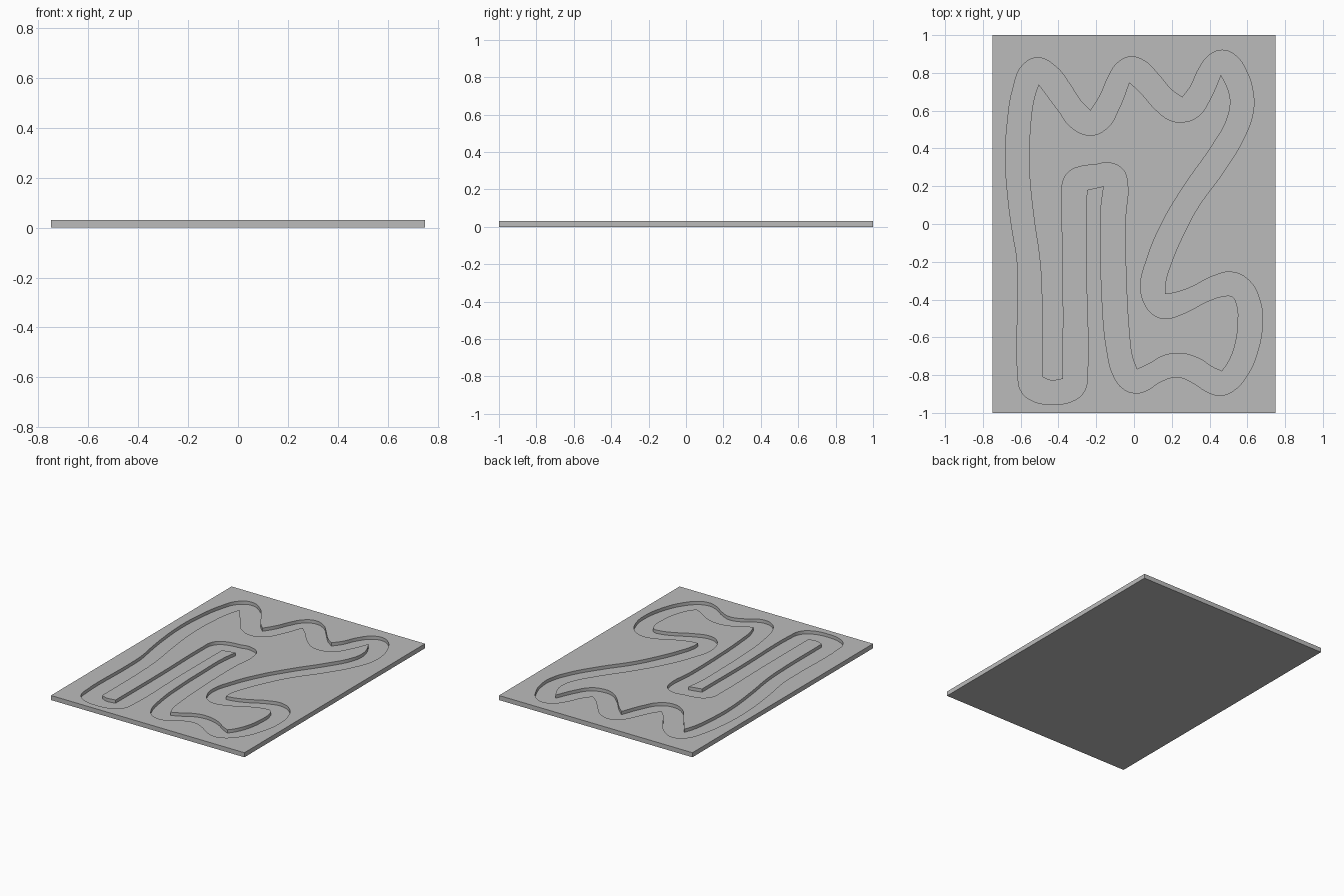
import bpy
import bmesh
from mathutils import Matrix

WIDTH, LENGTH, THICK, FLOOR = 1.5, 2.0, 0.032, 0.009

# Remove the default cube
default_cube = bpy.data.objects.get("Cube")
if default_cube:
    bpy.data.objects.remove(default_cube, do_unlink=True)

# One plain grey for the whole board
grey = bpy.data.materials.new("plain_grey")
grey.use_nodes = True
colour = (0.5, 0.5, 0.5, 1.0)
grey.diffuse_color = colour
grey.node_tree.nodes["Principled BSDF"].inputs["Base Color"].default_value = colour

# Groove outlines in hundredths. Each row is a smooth run that starts at a sharp corner.
outer_edge = [
    [(-25, 18)],
    [(-16, 20), (-17.5, 8), (-17.5, -15), (-17, -38), (-14.5, -66), (-11, -80), (-6, -87),
     (1, -89.5), (7, -88), (14, -83.5), (23, -81), (31, -84), (39, -89), (46, -90.7),
     (53, -88), (60, -80), (65, -69), (68, -52), (66.5, -40), (61, -30), (52, -25.5),
     (42, -27.5), (30, -33.5), (21, -36.5)],
    [(16.5, -37), (16.5, -32), (20, -20), (26, -6), (34, 9), (47, 27), (58, 45), (63, 59),
     (63, 70), (59.5, 81), (54, 89), (47, 92), (40, 89.5), (34.5, 82.5), (30, 73)],
    [(25.5, 67), (20, 71), (13, 79), (6, 86), (-2, 88.5), (-9, 85), (-14, 77), (-18, 68)],
    [(-23, 60), (-28, 65), (-34, 74), (-41, 83), (-51, 88), (-59, 84), (-64, 72), (-67, 54),
     (-68, 34), (-66.5, 12), (-64, -6), (-62, -18), (-61.5, -32), (-61.5, -80), (-60, -88),
     (-55, -93), (-43, -95.5), (-31, -93), (-26, -88), (-24.7, -80), (-25.2, -25)],
]
inner_edge = [
    [(-48.5, -81), (-49, -32), (-50, -18), (-53, 3), (-55.5, 30), (-55, 50), (-53, 66)],
    [(-50.5, 74), (-46, 68), (-40, 60), (-33, 51), (-23, 47), (-14, 51), (-8, 61)],
    [(-2.5, 75), (3, 70), (12, 60), (19, 55), (26, 54), (34, 57), (40, 65.5)],
    [(46, 79), (49.5, 72), (51, 65), (49, 55), (41, 41), (27, 21), (15, 1), (7, -18),
     (3.5, -33), (6, -43), (11, -48.5), (17, -50), (26, -47.5), (40, -40.5), (47, -38.3),
     (52, -38.5), (54.5, -43), (55, -53), (53.5, -64), (50, -73)],
    [(46.5, -78), (42, -76), (34, -71), (24, -68.5), (15, -70), (8, -74)],
    [(1.5, -77), (-1, -70), (-2.5, -58), (-4, -33), (-4.5, 3), (-3.5, 22), (-6, 29),
     (-14, 32.5), (-20, 31.5), (-28, 30.5), (-34, 28), (-37.5, 23), (-38, 15), (-37.5, -30)],
    [(-37.5, -82), (-44, -82.8)],
]


def add_outline(curve, runs):
    """Add one closed spline whose runs meet at sharp corners."""
    points = [(x, y, i == 0) for run in runs for i, (x, y) in enumerate(run)]
    spline = curve.splines.new('BEZIER')
    spline.bezier_points.add(len(points) - 1)
    spline.use_cyclic_u = True
    for knot, (x, y, corner) in zip(spline.bezier_points, points):
        knot.co = (x / 100, y / 100, 0)
        kind = 'VECTOR' if corner else 'AUTO'
        knot.handle_left_type = knot.handle_right_type = kind


def add_object(name, mesh):
    obj = bpy.data.objects.new(name, mesh)
    bpy.context.collection.objects.link(obj)
    return obj


# Groove cutter: the band between the two outlines, extruded
groove_curve = bpy.data.curves.new("groove_outline", 'CURVE')
groove_curve.dimensions = '2D'
groove_curve.fill_mode = 'BOTH'
groove_curve.resolution_u = 6
groove_curve.extrude = THICK
add_outline(groove_curve, outer_edge)
add_outline(groove_curve, inner_edge)
outline = add_object("groove_outline", groove_curve)
bpy.context.view_layer.update()
graph = bpy.context.evaluated_depsgraph_get()
cutter_mesh = bpy.data.meshes.new_from_object(outline.evaluated_get(graph))

bm = bmesh.new()
bm.from_mesh(cutter_mesh)
bmesh.ops.remove_doubles(bm, verts=bm.verts, dist=0.0001)
bmesh.ops.recalc_face_normals(bm, faces=bm.faces)
bmesh.ops.translate(bm, verts=bm.verts, vec=(0, 0, FLOOR + THICK))
bm.to_mesh(cutter_mesh)
bm.free()
cutter_mesh.materials.clear()
cutter_mesh.materials.append(grey)
cutter = add_object("groove_cutter", cutter_mesh)
cutter.hide_render = True
bpy.data.objects.remove(outline, do_unlink=True)

# Board: a thin slab with the groove cut into its top
bm = bmesh.new()
slab = Matrix.Translation((0, 0, THICK / 2)) @ Matrix.Diagonal((WIDTH, LENGTH, THICK, 1))
bmesh.ops.create_cube(bm, size=1, matrix=slab)
board_mesh = bpy.data.meshes.new("grooved_board")
bm.to_mesh(board_mesh)
bm.free()
board_mesh.materials.append(grey)
board = add_object("grooved_board", board_mesh)

cut = board.modifiers.new("groove", 'BOOLEAN')
cut.operation = 'DIFFERENCE'
cut.solver = 'EXACT'
cut.object = cutter

for other in bpy.context.selected_objects:
    other.select_set(False)
board.select_set(True)
bpy.context.view_layer.objects.active = board
bpy.ops.object.modifier_apply(modifier=cut.name)
bpy.data.objects.remove(cutter, do_unlink=True)

# Smooth groove walls with crisp rims
bpy.ops.object.shade_smooth_by_angle()
